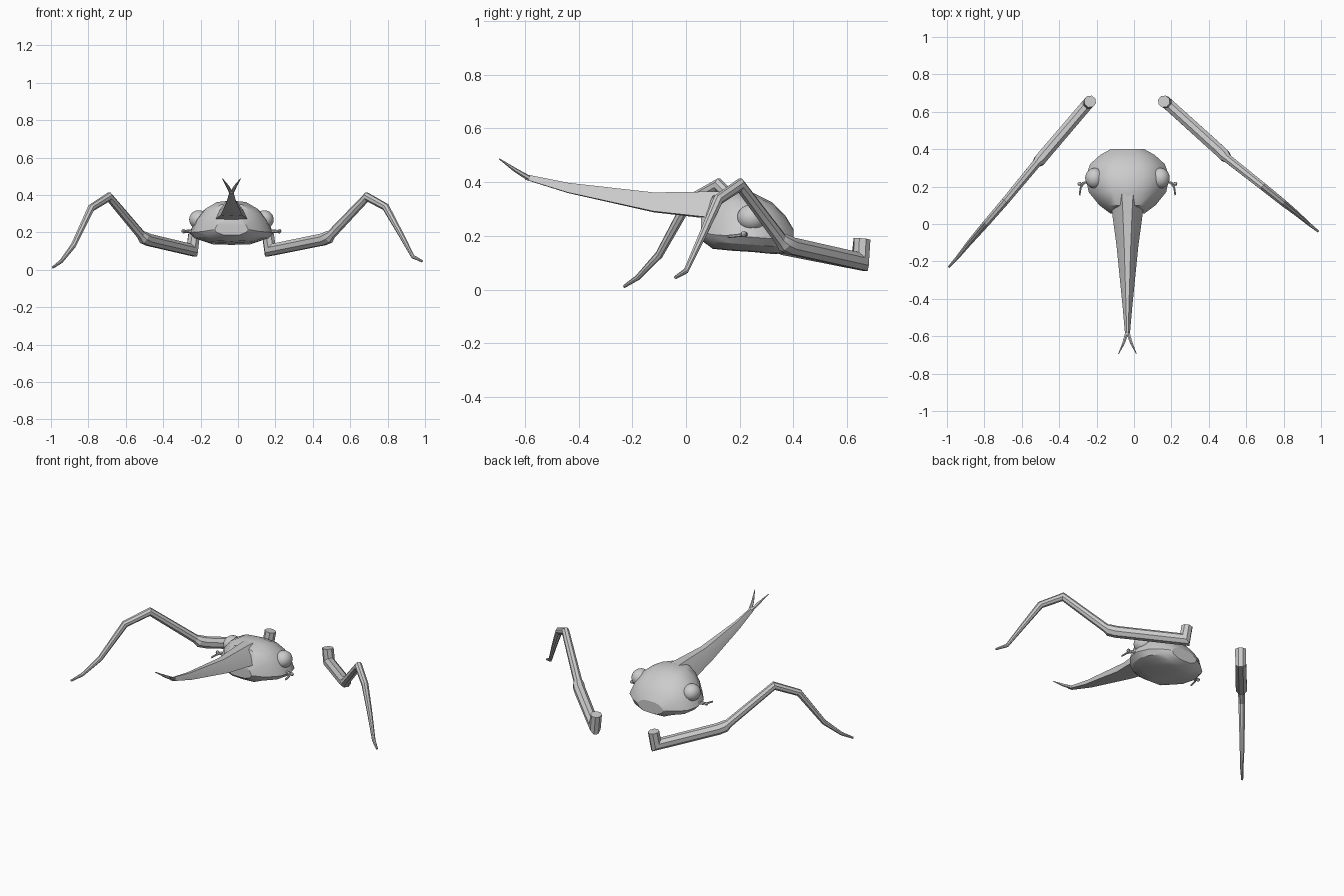
import bpy, bmesh, math
from mathutils import Vector

if "Cube" in bpy.data.objects:
    bpy.data.objects.remove(bpy.data.objects["Cube"])

CX = -0.035  # centre line of the head


def loft(name, rings, angle=30):
    """Skin a list of equal-length closed rings and cap both ends."""
    bm = bmesh.new()
    vs = [[bm.verts.new(p) for p in r] for r in rings]
    n = len(vs[0])
    for a, b in zip(vs, vs[1:]):
        for i in range(n):
            j = (i + 1) % n
            bm.faces.new((a[i], a[j], b[j], b[i]))
    bm.faces.new(vs[0])
    bm.faces.new(vs[-1])
    bmesh.ops.recalc_face_normals(bm, faces=bm.faces)
    me = bpy.data.meshes.new(name)
    bm.to_mesh(me)
    bm.free()
    ob = bpy.data.objects.new(name, me)
    bpy.context.collection.objects.link(ob)
    smooth(ob, angle)
    return ob


def smooth(ob, angle):
    bpy.ops.object.select_all(action='DESELECT')
    ob.select_set(True)
    bpy.context.view_layer.objects.active = ob
    bpy.ops.object.shade_smooth_by_angle(angle=math.radians(angle))


def tube(name, path, radii, sides=8, angle=20):
    """Faceted tube with mitred bends."""
    pts = [Vector(p) for p in path]
    flat = pts[-1] - pts[0]
    side = Vector((-flat.y, flat.x, 0)).normalized()
    rings = []
    for i, (p, r) in enumerate(zip(pts, radii)):
        d0 = (p - pts[max(i - 1, 0)]).normalized() if i else None
        d1 = (pts[i + 1] - p).normalized() if i < len(pts) - 1 else d0
        d0 = d0 or d1
        t = (d0 + d1).normalized()
        up = side.cross(t).normalized() / max(t.dot(d1), 0.6)
        ring = []
        for k in range(sides):
            a = 2 * math.pi * (k + 0.5) / sides
            ring.append(p + side * r * math.cos(a) + up * r * math.sin(a))
        rings.append(ring)
    return loft(name, rings, angle)


# Head: broad dome above a rim, shallow jaw below
def head_ring(y, w, top, rim, bot):
    h, d = top - rim, rim - bot
    half = [(0.38, top - 0.05 * h), (0.66, top - 0.25 * h), (0.87, rim + 0.42 * h),
            (1.0, rim), (0.88, rim - 0.5 * d), (0.5, bot + 0.05 * d)]
    right = [(CX + f * w, y, z) for f, z in half]
    left = [(CX - f * w, y, z) for f, z in reversed(half)]
    return [(CX, y, top)] + right + [(CX, y, bot)] + left


loft("head", [head_ring(*r) for r in (
    (0.055, 0.09, 0.27, 0.215, 0.185), (0.10, 0.15, 0.355, 0.205, 0.152),
    (0.17, 0.207, 0.37, 0.20, 0.145), (0.25, 0.224, 0.36, 0.195, 0.14),
    (0.32, 0.20, 0.325, 0.19, 0.133), (0.37, 0.145, 0.275, 0.19, 0.135),
    (0.40, 0.09, 0.225, 0.19, 0.152))])


# Snout: long tapering tent-shaped beak
def snout_ring(y, w, top, bot):
    h = top - bot
    half = [(1.0, bot + 0.05 * h), (0.72, bot + 0.55 * h), (0.3, top)]
    return ([(CX + f * w, y, z) for f, z in half]
            + [(CX - f * w, y, z) for f, z in reversed(half)] + [(CX, y, bot)])


loft("snout", [snout_ring(*r) for r in (
    (0.16, 0.10, 0.365, 0.25), (0.08, 0.085, 0.365, 0.265),
    (-0.12, 0.058, 0.362, 0.288), (-0.44, 0.026, 0.398, 0.36),
    (-0.60, 0.012, 0.43, 0.41))])

# Paired parts on the head
for label, s in (("left", -1), ("right", 1)):
    tube(f"snout_tip_{label}",
         [(CX + s * 0.004, -0.585, 0.415), (CX + s * 0.02, -0.635, 0.445),
          (CX + s * 0.048, -0.695, 0.487)], (0.010, 0.008, 0.002), 6)
    bpy.ops.mesh.primitive_uv_sphere_add(segments=24, ring_count=12, radius=1,
                                         location=(CX + s * 0.176, 0.245, 0.268))
    eye = bpy.context.object
    eye.name = f"eye_{label}"
    eye.scale = (0.050, 0.055, 0.050)
    smooth(eye, 60)
    tube(f"antenna_{label}",
         [(CX + s * 0.205, 0.225, 0.205), (CX + s * 0.235, 0.22, 0.206),
          (CX + s * 0.25, 0.195, 0.202), (CX + s * 0.256, 0.155, 0.198)],
         (0.010, 0.009, 0.006, 0.006), 6)
    bpy.ops.mesh.primitive_uv_sphere_add(segments=8, ring_count=6, radius=0.011,
                                         location=(CX + s * 0.256, 0.215, 0.207))
    bpy.context.object.name = f"antenna_knob_{label}"

# Legs: upright stub, thick hip segment, raised knee, thin shin and foot
radii = (0.033, 0.033, 0.034, 0.034, 0.025, 0.022, 0.020, 0.015, 0.010, 0.006)
tube("leg_right",
     [(0.16, 0.655, 0.188), (0.172, 0.65, 0.105), (0.46, 0.39, 0.163),
      (0.485, 0.365, 0.175), (0.50, 0.35, 0.19), (0.69, 0.20, 0.39),
      (0.79, 0.12, 0.335), (0.865, 0.06, 0.20), (0.935, 0.0, 0.07),
      (0.985, -0.04, 0.045)], radii)
tube("leg_left",
     [(-0.235, 0.655, 0.188), (-0.245, 0.645, 0.105), (-0.48, 0.37, 0.16),
      (-0.505, 0.34, 0.172), (-0.52, 0.325, 0.188), (-0.69, 0.12, 0.39),
      (-0.785, 0.01, 0.33), (-0.88, -0.10, 0.13), (-0.945, -0.18, 0.045),
      (-0.99, -0.23, 0.012)], radii)
